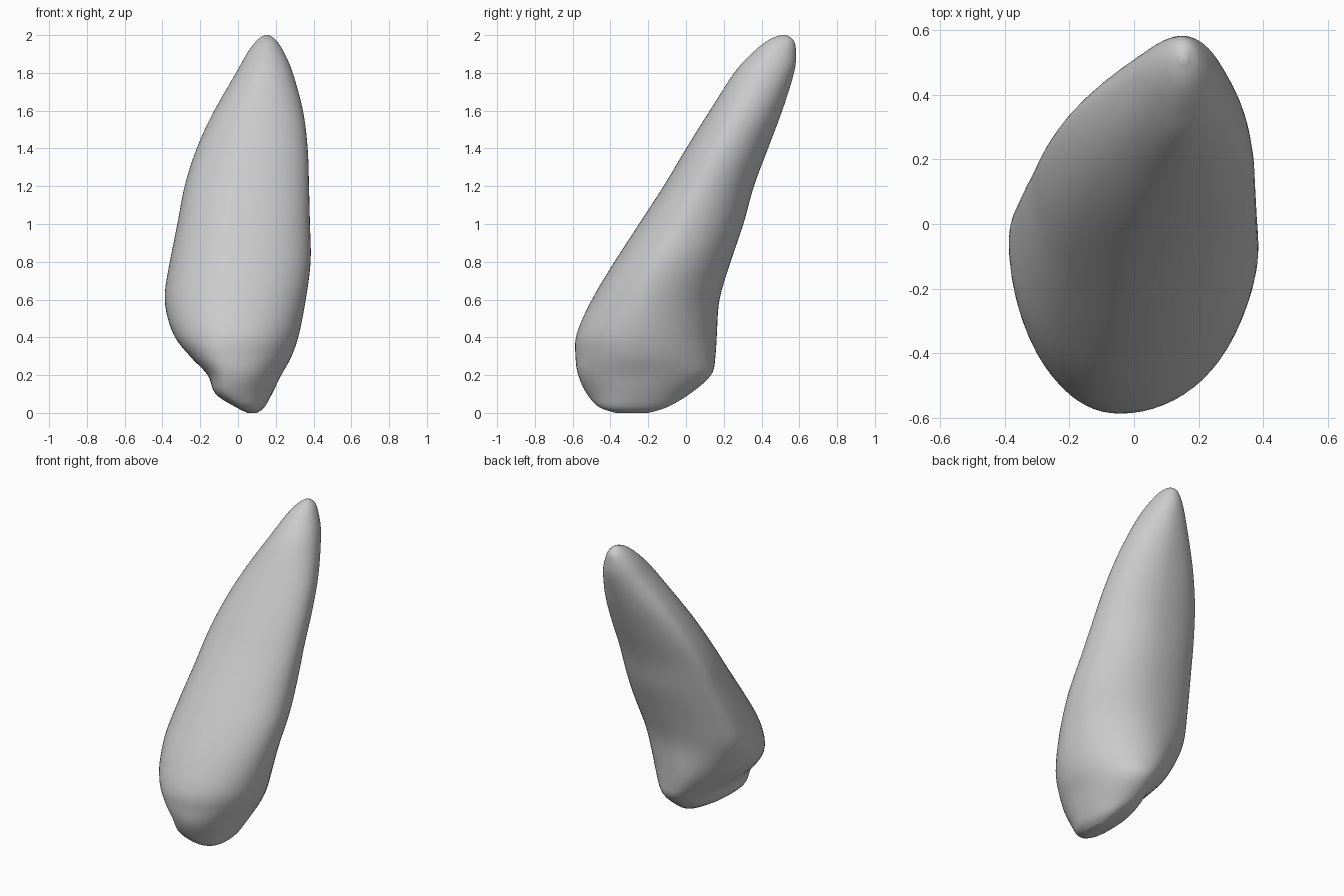
import bpy, bmesh, math

if "Cube" in bpy.data.objects:
    bpy.data.objects.remove(bpy.data.objects["Cube"])

# Cross-sections up the leaning tooth:
# z, x min, x max, y min, y max, depth of left edge,
# width position of the front edge, width position of the back edge
ROWS = [
    (0.00, 0.05, 0.10, -0.37, -0.20, 0.40, 0.40, 0.50),
    (0.03, -0.01, 0.14, -0.46, -0.10, 0.36, 0.32, 0.52),
    (0.10, -0.12, 0.18, -0.525, 0.02, 0.36, 0.32, 0.50),
    (0.20, -0.16, 0.23, -0.572, 0.135, 0.42, 0.36, 0.46),
    (0.30, -0.255, 0.285, -0.586, 0.157, 0.44, 0.40, 0.44),
    (0.42, -0.345, 0.325, -0.580, 0.165, 0.50, 0.45, 0.46),
    (0.60, -0.390, 0.36, -0.50, 0.178, 0.65, 0.46, 0.50),
    (0.80, -0.362, 0.386, -0.38, 0.237, 0.67, 0.45, 0.52),
    (1.00, -0.322, 0.382, -0.25, 0.305, 0.66, 0.45, 0.54),
    (1.20, -0.284, 0.377, -0.12, 0.36, 0.66, 0.45, 0.54),
    (1.40, -0.22, 0.37, 0.00, 0.435, 0.66, 0.45, 0.54),
    (1.60, -0.127, 0.345, 0.125, 0.51, 0.64, 0.46, 0.54),
    (1.80, -0.01, 0.29, 0.255, 0.573, 0.60, 0.48, 0.54),
    (1.90, 0.045, 0.248, 0.345, 0.583, 0.55, 0.5, 0.52),
    (1.97, 0.098, 0.205, 0.43, 0.572, 0.5, 0.5, 0.5),
    (2.00, 0.14, 0.165, 0.50, 0.53, 0.5, 0.5, 0.5),
]
SEGMENTS, STEPS = 64, 6


def catmull(a, b, c, d, t):
    return 0.5 * (2 * b + (c - a) * t + (2 * a - 5 * b + 4 * c - d) * t * t
                  + (3 * b - a - 3 * c + d) * t ** 3)


def smooth_rows():
    out, last = [], len(ROWS) - 1
    for i in range(last):
        pts = [ROWS[max(0, min(last, i + k))] for k in (-1, 0, 1, 2)]
        for s in range(STEPS):
            out.append([catmull(*v, s / STEPS) for v in zip(*pts)])
    out.append(list(ROWS[-1]))
    return out


def section(row):
    # Four curved quarters meeting at the left, right, front and back edges
    z, x0, x1, y0, y1, left, front, back = row
    left_y = y0 + (y1 - y0) * left
    right_y = y0 + (y1 - y0) * 0.46
    front_x = x0 + (x1 - x0) * front
    back_x = x0 + (x1 - x0) * back
    low = max(0.0, min(1.0, (0.4 - z) / 0.2))  # 1 in the cut-away foot
    pts = []
    for i in range(SEGMENTS):
        a = 2 * math.pi * i / SEGMENTS
        c, s = math.cos(a), math.sin(a)
        mx = back_x if s >= 0 else front_x
        my = right_y if c >= 0 else left_y
        # fuller front left corner in the foot
        p = 1 - 0.3 * low if (c < 0 and s < 0) else 1.0
        u = math.copysign(abs(c) ** p, c)
        v = math.copysign(abs(s) ** p, s)
        x = mx + u * ((x1 - mx) if c >= 0 else (mx - x0))
        y = my + v * ((y1 - my) if s >= 0 else (my - y0))
        pts.append((x, y, max(0.0, min(2.0, z))))
    return pts


# Tooth body lofted through the sections
bm = bmesh.new()
rings = [[bm.verts.new(p) for p in section(r)] for r in smooth_rows()]
for lo, hi in zip(rings, rings[1:]):
    for i in range(SEGMENTS):
        j = (i + 1) % SEGMENTS
        bm.faces.new((lo[i], lo[j], hi[j], hi[i]))
bm.faces.new(rings[0][::-1])
bm.faces.new(rings[-1])
# Relax the seams between quarters, keeping the end caps in place
body = [v for ring in rings[2:-2] for v in ring]
for _ in range(3):
    bmesh.ops.smooth_vert(bm, verts=body, factor=0.5, use_axis_x=True,
                          use_axis_y=True, use_axis_z=False)
bmesh.ops.recalc_face_normals(bm, faces=bm.faces)
for f in bm.faces:
    f.smooth = True
mesh = bpy.data.meshes.new("tooth")
bm.to_mesh(mesh)
bm.free()
tooth = bpy.data.objects.new("tooth", mesh)
bpy.context.collection.objects.link(tooth)
